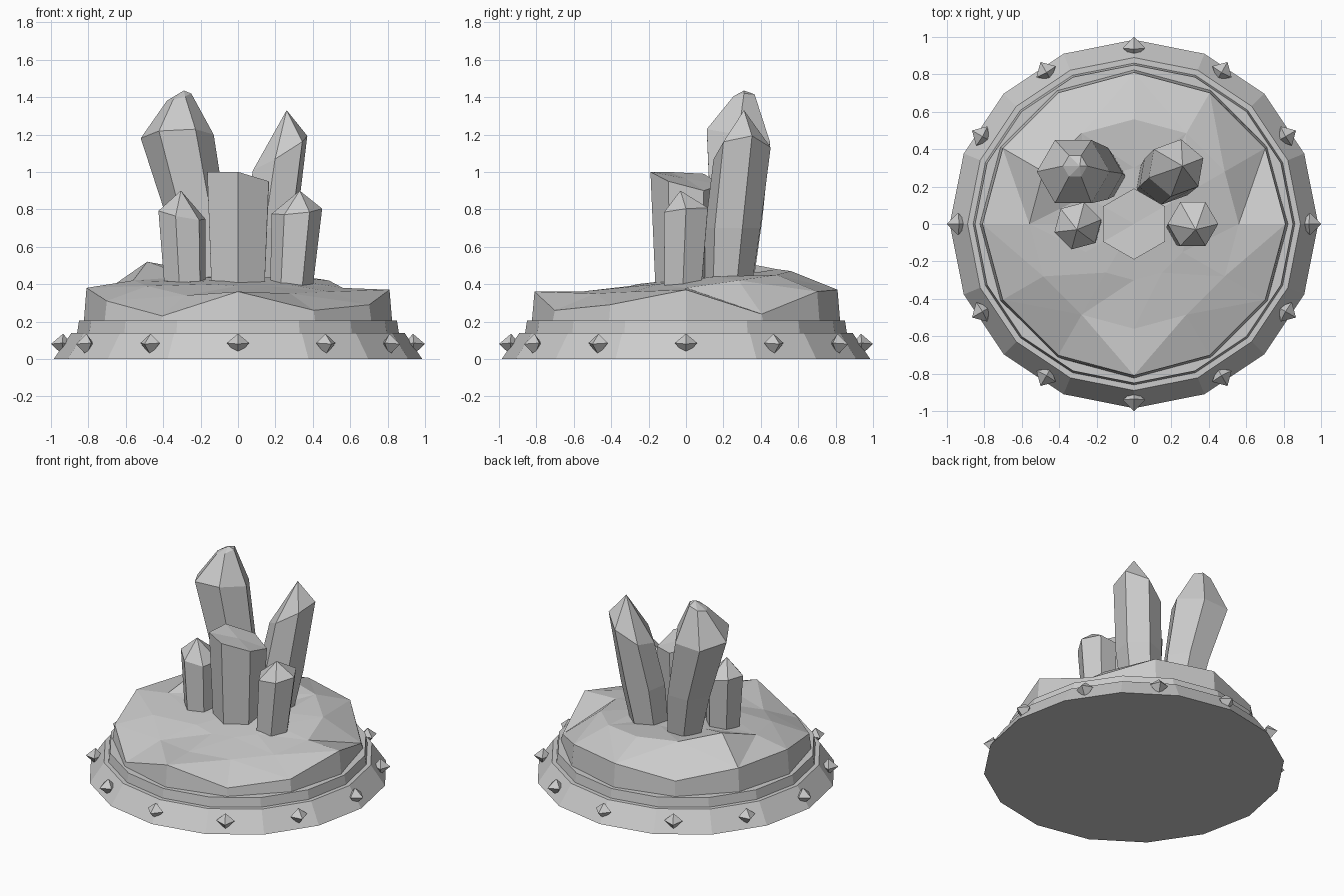
import bpy, bmesh
from math import cos, sin, radians, pi
from mathutils import Matrix, Vector

if "Cube" in bpy.data.objects:
    bpy.data.objects.remove(bpy.data.objects["Cube"])

stone = bpy.data.materials.new("pale grey stone")
stone.use_nodes = True
GREY = (0.6, 0.6, 0.6, 1)
stone.diffuse_color = GREY
stone.node_tree.nodes["Principled BSDF"].inputs["Base Color"].default_value = GREY


def finish(name, bm):
    bmesh.ops.recalc_face_normals(bm, faces=bm.faces)
    mesh = bpy.data.meshes.new(name)
    bm.to_mesh(mesh)
    bm.free()
    mesh.materials.append(stone)
    obj = bpy.data.objects.new(name, mesh)
    bpy.context.collection.objects.link(obj)
    return obj


def loft(name, rings, apex=None):
    """Skin a stack of equal-sized point rings, closing the bottom and the top."""
    bm = bmesh.new()
    loops = [[bm.verts.new(p) for p in ring] for ring in rings]
    n = len(loops[0])
    for low, high in zip(loops, loops[1:]):
        for i in range(n):
            j = (i + 1) % n
            bm.faces.new((low[i], low[j], high[j], high[i]))
    bm.faces.new(loops[0][::-1])
    if apex:
        tip = bm.verts.new(apex)
        for i in range(n):
            bm.faces.new((loops[-1][i], loops[-1][(i + 1) % n], tip))
    else:
        bm.faces.new(loops[-1])
    return finish(name, bm)


def circle(n, r, heights, cx=0, cy=0, turn=0, tilt=(0, 0)):
    """Ring of points; heights is one number or one per point."""
    points = []
    for i in range(n):
        a = 2 * pi * i / n + radians(turn)
        dx, dy = r * cos(a), r * sin(a)
        z = heights[i] if isinstance(heights, list) else heights
        points.append((cx + dx, cy + dy, z + tilt[0] * dx + tilt[1] * dy))
    return points


# Stepped round plinth
steps = [(.985, 0), (.89, .14), (.86, .14), (.85, .205), (.825, .205)]
loft("plinth", [circle(16, r, z) for r, z in steps])

# Uneven rock mound, counter-clockwise from +x
rim = [.37, .24, .36, .37, .31, .37, .38, .31, .23, .36, .26, .29]
middle = [.38, .42, .45, .47, .48, .52, .42, .39, .34, .36, .35, .36]
inner = [.42, .44, .43, .45, .44, .44, .42, .41, .4, .39, .39, .4]
mound = loft("rock_mound", [circle(12, .825, .19), circle(12, .81, rim),
                            circle(12, .56, middle), circle(12, .3, inner)], (0, 0, .43))
bm = bmesh.new()
bm.from_mesh(mound.data)
bmesh.ops.triangulate(bm, faces=[f for f in bm.faces if len(f.verts) == 4 and f.normal.z > .5])
bm.to_mesh(mound.data)
bm.free()

# Small diamond studs around the plinth
studs = bmesh.new()
for k in range(12):
    a = 2 * pi * k / 12
    place = Matrix.Rotation(a, 4, "Z") @ Matrix.Translation((.94, 0, .08))
    shape = [(.06, 0, 0), (0, .06, .005), (-.05, 0, 0), (0, -.06, .005)]
    belt = [studs.verts.new(place @ Vector(p)) for p in shape]
    for z in (.055, -.06):
        tip = studs.verts.new(place @ Vector((-.005, 0, z)))
        for i in range(4):
            studs.faces.new((belt[i], belt[(i + 1) % 4], tip))
finish("plinth_studs", studs)


def crystal(name, rings, apex=None, turn=0):
    """Six-sided shard; each ring is centre x, y, z, radius and slope."""
    loft(name, [circle(6, r, z, x, y, turn, tilt) for x, y, z, r, tilt in rings], apex)


flat = (0, 0)
crystal("tall_right_crystal", [(-.15, .25, .3, .11, flat), (-.22, .27, .75, .16, flat),
                               (-.325, .28, 1.19, .195, (.05, -.2)),
                               (-.315, .31, 1.4, .065, (.3, .1))],
        (-.29, .31, 1.435), 0)
crystal("tall_left_crystal", [(.12, .22, .3, .12, flat), (.17, .25, .7, .15, flat),
                              (.225, .3, 1.1, .155, (.6, .1))],
        (.26, .31, 1.33), 20)
crystal("small_right_crystal", [(-.28, -.02, .3, .11, flat), (-.3, -.01, .77, .13, (-.2, .1))],
        (-.305, -.03, .9), 15)
crystal("small_left_crystal", [(.28, -.02, .3, .11, flat), (.315, 0, .79, .135, (.1, .1))],
        (.33, -.03, .9), 0)

# Blunt middle crystal with a slanted top
top = [.9, .93, .99, 1.0, 1.0, .95]
loft("middle_crystal", [circle(6, .16, .3, turn=30), circle(6, .19, top, turn=30)],
     (0, 0, .965))
